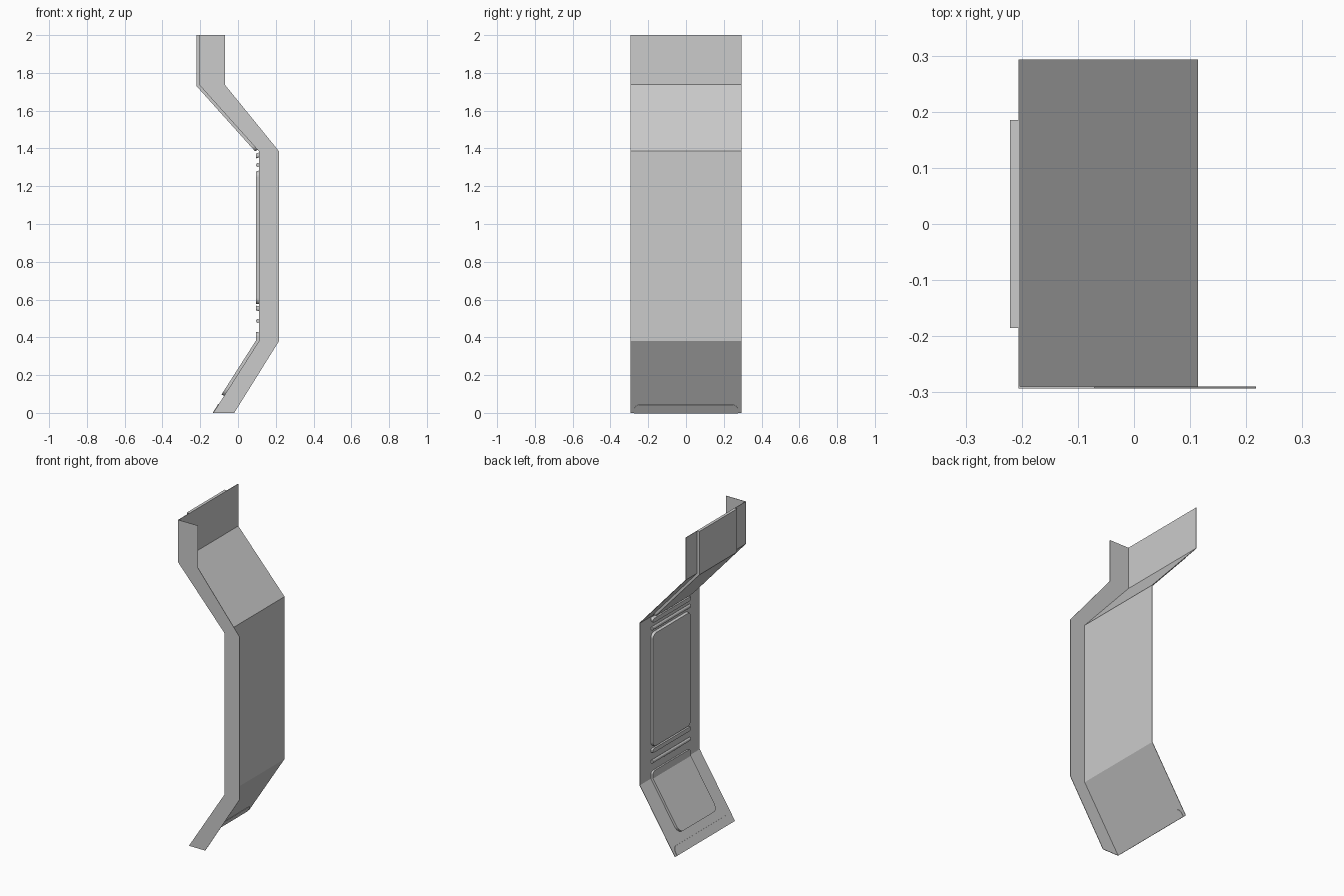
import bpy, math
from mathutils import Vector

cube = bpy.data.objects.get("Cube")
if cube:
    bpy.data.objects.remove(cube, do_unlink=True)

metal = bpy.data.materials.new("light grey metal")
metal.use_nodes = True
COLOR = (0.6, 0.6, 0.6, 1)
metal.diffuse_color = COLOR
metal.node_tree.nodes["Principled BSDF"].inputs["Base Color"].default_value = COLOR

# Bent side profile (x, z) of the sheet and of the flange's free edge
SHEET = [Vector(p) for p in ((-.205, 2), (-.205, 1.738), (.112, 1.385), (.112, .38), (-.13, 0))]
EDGE = [Vector(p) for p in ((-.07, 2), (-.07, 1.738), (.217, 1.385), (.217, .38), (-.02, 0))]
HALF = .293


def make(name, verts, faces):
    mesh = bpy.data.meshes.new(name)
    mesh.from_pydata(verts, [], faces)
    mesh.materials.append(metal)
    obj = bpy.data.objects.new(name, mesh)
    bpy.context.collection.objects.link(obj)
    return obj


def loft(name, rings):
    """Closed tube through rings of four points."""
    verts = [p for ring in rings for p in ring]
    faces = [(0, 1, 2, 3), tuple(len(verts) - k for k in (1, 2, 3, 4))]
    for i in range(len(rings) - 1):
        for k in range(4):
            a, b = i * 4 + k, i * 4 + (k + 1) % 4
            faces.append((a, a + 4, b + 4, b))
    return make(name, verts, faces)


# Mitred outward direction at every bend
normals = []
for a, b in zip(SHEET, SHEET[1:]):
    d = (b - a).normalized()
    normals.append(Vector((d.y, -d.x)))
miters = [normals[0]]
for m, n in zip(normals, normals[1:]):
    miters.append((m + n) / (1 + m.dot(n)))
miters.append(normals[-1])


def on_sheet(z, offset):
    for i in range(len(SHEET) - 1):
        a, b = SHEET[i], SHEET[i + 1]
        if z >= b.y - 1e-6:
            t = (a.y - z) / (a.y - b.y)
            return a.lerp(b, t) + offset * miters[i].lerp(miters[i + 1], t)


def panel(name, top, bottom, half, inner, outer, r_top=0, r_bottom=0, steps=6):
    """Plate following the bent sheet, with rounded corners."""
    rows = [(p.y, half) for p in SHEET if bottom + r_bottom < p.y < top - r_top]
    for z, r, sign in ((top, r_top, -1), (bottom, r_bottom, 1)):
        for k in range(steps + 1 if r else 1):
            a = k / steps * math.pi / 2
            rows.append((z + sign * r * (1 - math.cos(a)), half - r * (1 - math.sin(a))))
    rings = []
    for z, w in sorted(set(rows), reverse=True):
        i, o = on_sheet(z, inner), on_sheet(z, outer)
        rings.append([(i.x, -w, i.y), (i.x, w, i.y), (o.x, w, o.y), (o.x, -w, o.y)])
    return loft(name, rings)


# Bent sheet and its single side flange
panel("bent_sheet", 2, 0, HALF, -.002, .001)
loft("side_flange", [[(p.x, -HALF, p.y), (q.x, -HALF, q.y),
                      (q.x, -HALF + .003, q.y), (p.x, -HALF + .003, p.y)]
                     for p, q in zip(SHEET, EDGE)])

# Raised panels on the outer face
panel("upper_panel", 2, 1.392, .185, 0, .016, 0, .025)
panel("middle_panel", 1.283, .575, .185, 0, .016, .03, .03)
panel("lower_panel", .425, .09, .185, 0, .016, .02, .035)
panel("bottom_lip", .045, 0, .275, -.004, .004, .03)

# Flat ribs and rounded ribs between the panels
for name, z in (("upper_flat_rib", 1.366), ("lower_flat_rib", .552)):
    panel(name, z + .013, z - .013, .185, 0, .016, .01, .01)
for name, z in (("upper_round_rib", 1.312), ("lower_round_rib", .487)):
    bpy.ops.mesh.primitive_cylinder_add(vertices=16, radius=1, depth=2,
                                        location=(.104, 0, z), rotation=(math.pi / 2, 0, 0))
    rib = bpy.context.object
    rib.name = name
    rib.scale = (.008, .011, .185)
    rib.data.materials.append(metal)
    bpy.ops.object.shade_smooth_by_angle()
